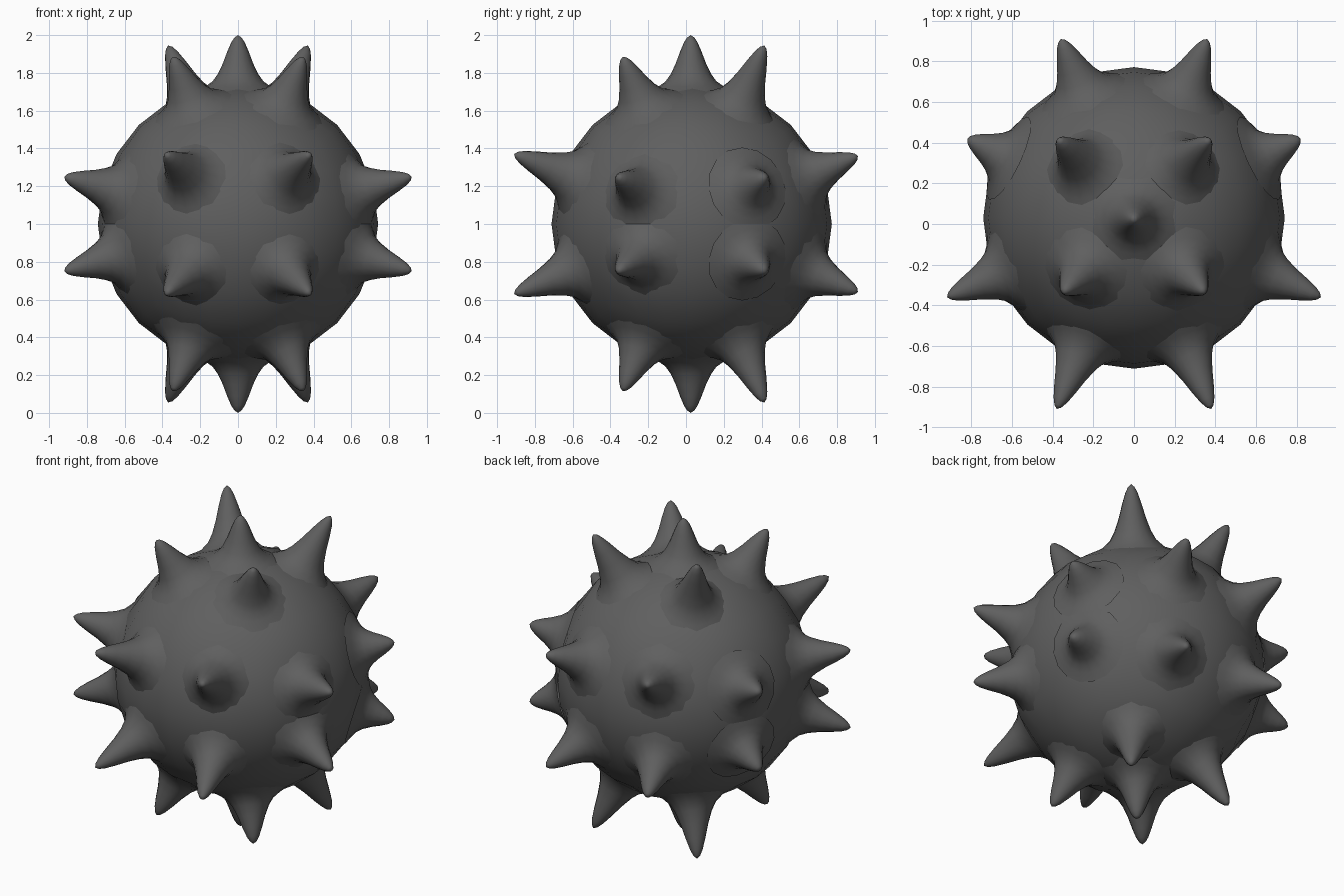
import bpy, bmesh, math
from mathutils import Vector

if "Cube" in bpy.data.objects:
    bpy.data.objects.remove(bpy.data.objects["Cube"])

CENTRE = Vector((0, 0.03, 1.0))
R = 0.742

grey = bpy.data.materials.new("dark grey")
grey.diffuse_color = (0.115, 0.115, 0.115, 1)
grey.use_nodes = True
grey.node_tree.nodes["Principled BSDF"].inputs["Base Color"].default_value = grey.diffuse_color


def make_object(name, bm):
    bmesh.ops.recalc_face_normals(bm, faces=bm.faces)
    for f in bm.faces:
        f.smooth = True
    me = bpy.data.meshes.new(name)
    bm.to_mesh(me)
    bm.free()
    me.materials.append(grey)
    ob = bpy.data.objects.new(name, me)
    bpy.context.collection.objects.link(ob)
    return ob


# ball body: a cube grid rounded into a sphere with 24 sides around
bm = bmesh.new()
bmesh.ops.create_cube(bm, size=2)
bmesh.ops.subdivide_edges(bm, edges=bm.edges[:], cuts=5, use_grid_fill=True)
for v in bm.verts:
    v.co = Vector([math.tan(c * math.pi / 4) for c in v.co]).normalized() * R + CENTRE
make_object("ball_body", bm)

# spike outline: (share of the height above the ball, radius), flared at the foot
PROFILE = [(-0.17, 0.225), (-0.06, 0.175), (0.05, 0.135), (0.2, 0.107), (0.42, 0.08),
           (0.66, 0.057), (0.85, 0.036), (0.95, 0.019)]
SIDES = 16


def spike(name, tip):
    d = Vector(tip) - CENTRE
    height = d.length - R
    rot = d.to_track_quat('Z', 'Y')
    bm = bmesh.new()
    rings = []
    for t, r in PROFILE:
        z = R + t * height
        rings.append([bm.verts.new(CENTRE + rot @ Vector((
            r * math.cos(2 * math.pi * i / SIDES),
            r * math.sin(2 * math.pi * i / SIDES), z))) for i in range(SIDES)])
    top = bm.verts.new(tip)
    for a, b in zip(rings, rings[1:]):
        for i in range(SIDES):
            j = (i + 1) % SIDES
            bm.faces.new((a[i], a[j], b[j], b[i]))
    for i in range(SIDES):
        bm.faces.new((rings[-1][i], rings[-1][(i + 1) % SIDES], top))
    make_object(name, bm)


# spikes in mirrored groups of four: offsets x, y, z from the middle
GROUPS = {
    "front_spike": (0.38, -0.91, 0.37),
    "back_spike": (0.36, 0.91, 0.36),
    "side_front_spike": (0.92, -0.36, 0.25),
    "side_back_spike": (0.82, 0.42, 0.25),
    "pole_front_spike": (0.345, -0.335, 0.885),
    "pole_back_spike": (0.37, 0.415, 0.945),
}
for name, (x, y, z) in GROUPS.items():
    for sx in (-1, 1):
        for sz in (-1, 1):
            spike(name, (sx * x, y, 1 + sz * z))

# single spikes at the top and bottom
spike("top_spike", (0, 0.025, 2.0))
spike("bottom_spike", (0, 0.025, 0.0))
